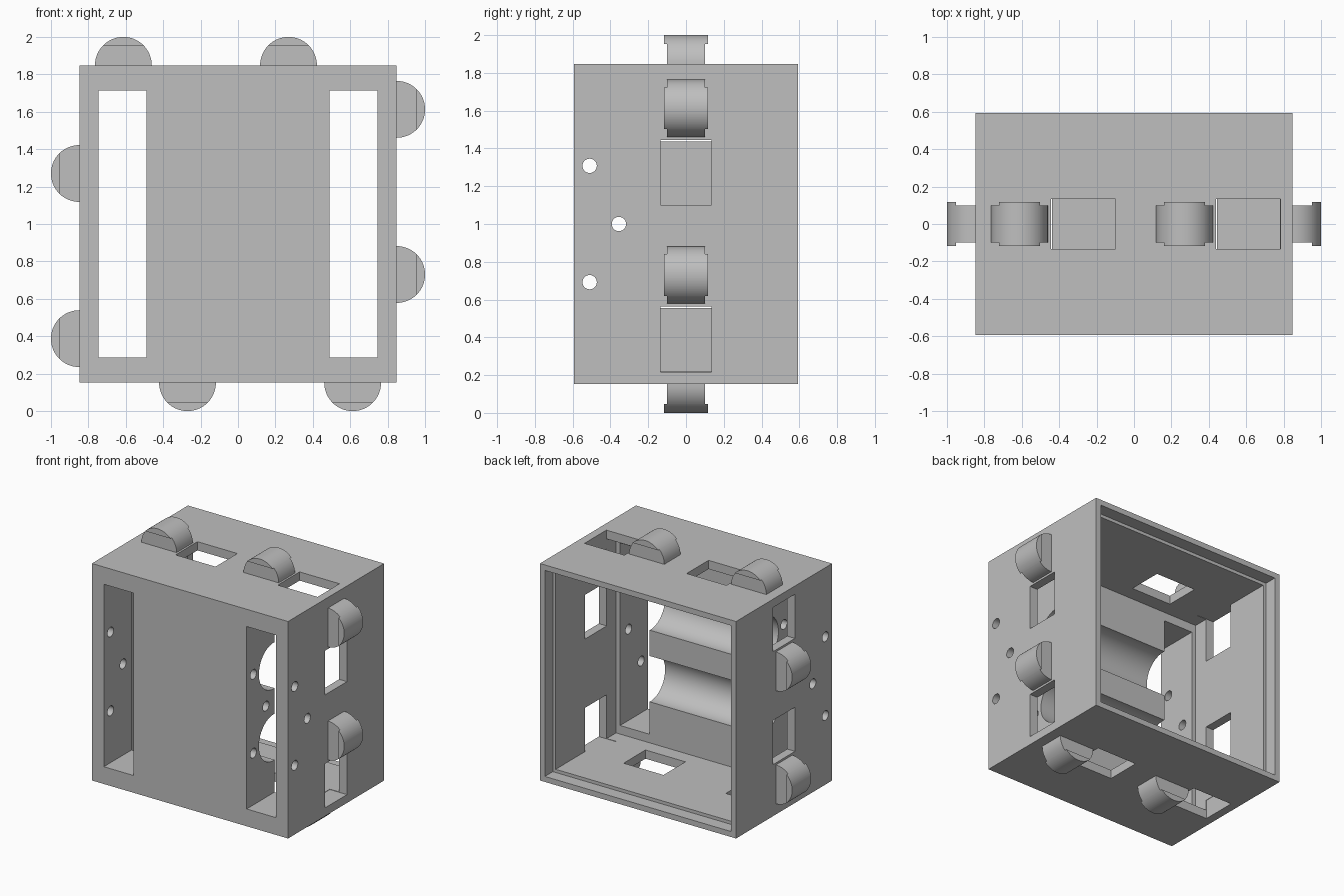
import bpy, bmesh, math
from mathutils import Matrix, Vector

if "Cube" in bpy.data.objects:
    bpy.data.objects.remove(bpy.data.objects["Cube"], do_unlink=True)

HALF, DEPTH, MID = 0.848, 0.593, 1.0
WALL = 0.78          # inner face of the thin outer walls
SHELF = -0.25        # back face of the thick front section

grey = bpy.data.materials.new("plain grey")
grey.use_nodes = True
colour = (0.52, 0.52, 0.52, 1)
grey.diffuse_color = colour
grey.node_tree.nodes["Principled BSDF"].inputs["Base Color"].default_value = colour


def make(name, bm):
    bmesh.ops.recalc_face_normals(bm, faces=bm.faces)
    mesh = bpy.data.meshes.new(name)
    bm.to_mesh(mesh)
    bm.free()
    mesh.materials.append(grey)
    obj = bpy.data.objects.new(name, mesh)
    bpy.context.collection.objects.link(obj)
    return obj


def box(name, x, y, z):
    bm = bmesh.new()
    bmesh.ops.create_cube(bm, size=1)
    for v in bm.verts:
        v.co = Vector([r[0] if c < 0 else r[1] for c, r in zip(v.co, (x, y, z))])
    return make(name, bm)


def rod(name, radius, half_length, y, z, sides):
    bm = bmesh.new()
    bmesh.ops.create_cone(bm, cap_ends=True, segments=sides, radius1=radius,
                          radius2=radius, depth=2 * half_length)
    bm.transform(Matrix.Translation((0, y, z)) @ Matrix.Rotation(math.pi / 2, 4, 'Y'))
    return make(name, bm)


def dome(name, x, radius, cut, half_width):
    """Part of a disc above height 'cut', extruded along y on the top wall."""
    bm = bmesh.new()
    start, steps = math.asin(cut / radius), 32
    ring = []
    for i in range(steps + 1):
        a = start + (math.pi - 2 * start) * i / steps
        ring.append(bm.verts.new((x + radius * math.cos(a), -half_width,
                                  MID + HALF + radius * math.sin(a))))
    face = bm.faces.new(ring)
    out = bmesh.ops.extrude_face_region(bm, geom=[face])
    moved = [v for v in out["geom"] if isinstance(v, bmesh.types.BMVert)]
    bmesh.ops.translate(bm, verts=moved, vec=(0, 2 * half_width, 0))
    return make(name, bm)


def turn(obj, quarter):
    """Turn a part around the depth axis to another wall."""
    obj.data.transform(Matrix.Translation((0, 0, MID))
                       @ Matrix.Rotation(quarter * math.pi / 2, 4, 'Y')
                       @ Matrix.Translation((0, 0, -MID)))
    return obj


def combine(target, tool, operation='DIFFERENCE'):
    mod = target.modifiers.new("combine", 'BOOLEAN')
    mod.operation, mod.solver, mod.object = operation, 'EXACT', tool
    bpy.context.view_layer.objects.active = target
    bpy.ops.object.modifier_apply(modifier=mod.name)
    bpy.data.objects.remove(tool, do_unlink=True)


def smooth(obj):
    bpy.ops.object.select_all(action='DESELECT')
    obj.select_set(True)
    bpy.context.view_layer.objects.active = obj
    bpy.ops.object.shade_smooth_by_angle(angle=math.radians(30))


def span(h):
    return (MID - h, MID + h)


# Housing: block hollowed from the back, with a recessed rim for a lid
housing = box("housing", (-HALF, HALF), (-DEPTH, DEPTH), span(HALF))
combine(housing, box("cavity", (-WALL, WALL), (SHELF, 1), span(WALL)))
combine(housing, box("rim", (-0.805, 0.805), (0.495, 1), span(0.805)))

# Tall slots through the thick front section
for s in (-1, 1):
    combine(housing, box("slot", sorted((s * 0.49, s * 0.745)), (-1, 0), span(0.713)))

# Two round troughs across the middle, open to the back
for z in (1.28, 0.72):
    combine(housing, rod("trough", 0.18, 0.6, -0.262, z, 48))

# Small screw holes from side to side
for y, z in ((-0.51, 1.308), (-0.355, 1.0), (-0.51, 0.692)):
    combine(housing, rod("hole", 0.038, 1, y, z, 24))

# Windows and rounded lugs, two on each of the four walls
for quarter in range(4):
    for n, x in enumerate((-0.613, 0.27)):
        window = box("window", (x + 0.168, x + 0.513), (-0.135, 0.135), (1.7, 2.1))
        combine(housing, turn(window, quarter))
        lug = turn(dome(f"lug_{quarter}_{n}", x, 0.152, 0, 0.1), quarter)
        cap = turn(dome("lug_cap", x, 0.152, 0.105, 0.117), quarter)
        combine(lug, cap, 'UNION')
        smooth(lug)
smooth(housing)
